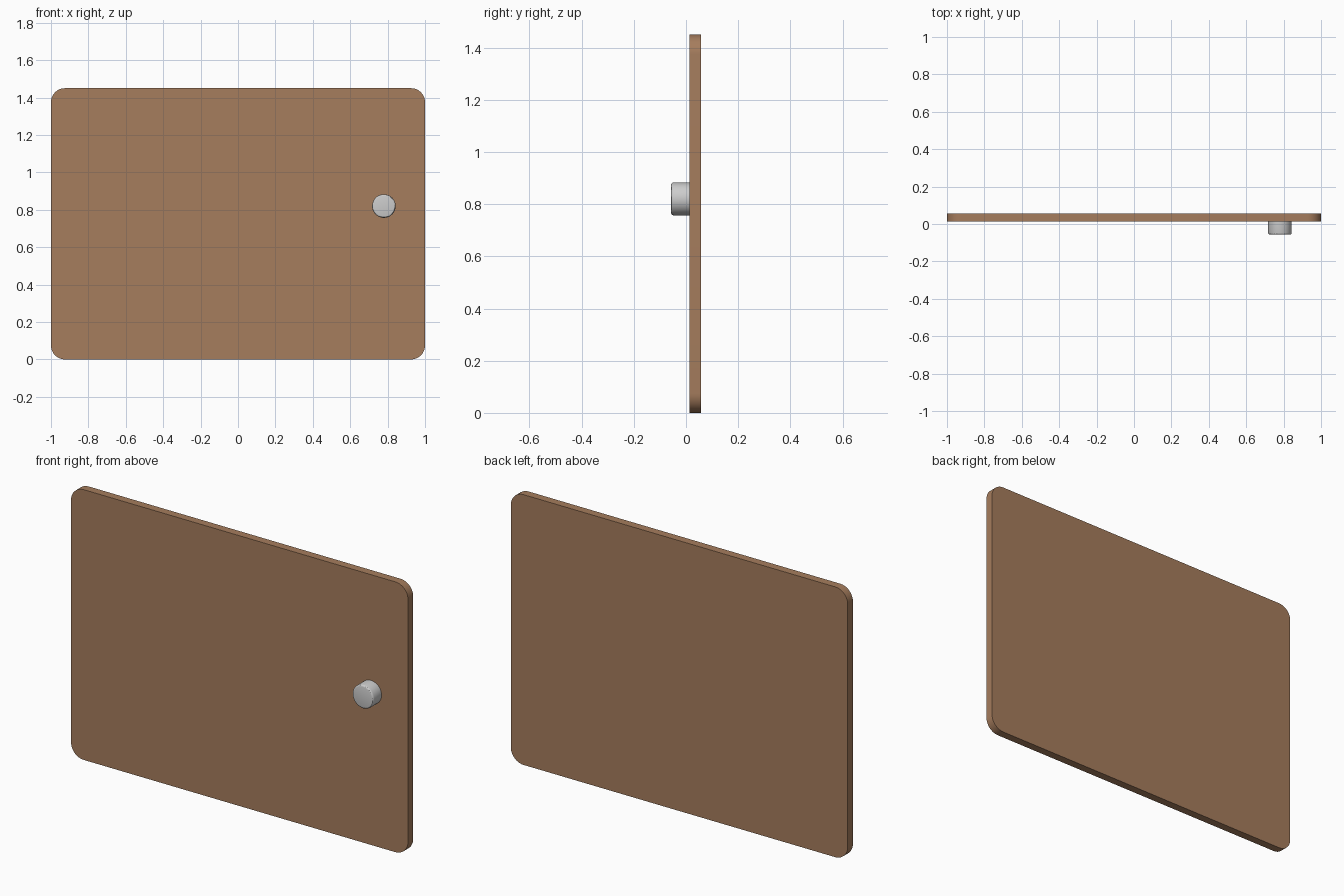
import bpy, bmesh
from math import pi, sin, cos, radians

if "Cube" in bpy.data.objects:
    bpy.data.objects.remove(bpy.data.objects["Cube"])

Y_FRONT, Y_BACK, Y_KNOB = 0.013, 0.057, -0.057
HEIGHT, RADIUS = 1.45, 0.075


def finish(bm, name):
    bmesh.ops.recalc_face_normals(bm, faces=bm.faces)
    mesh = bpy.data.meshes.new(name)
    bm.to_mesh(mesh)
    bm.free()
    obj = bpy.data.objects.new(name, mesh)
    bpy.context.collection.objects.link(obj)
    bpy.ops.object.select_all(action='DESELECT')
    obj.select_set(True)
    bpy.context.view_layer.objects.active = obj
    bpy.ops.object.shade_smooth_by_angle(angle=radians(30))
    return obj


def extruded(outline, y0, y1):
    """Solid from an (x, z) outline, extruded along y."""
    bm = bmesh.new()
    face = bm.faces.new([bm.verts.new((x, y0, z)) for x, z in outline])
    ext = bmesh.ops.extrude_face_region(bm, geom=[face], use_keep_orig=True)
    verts = [g for g in ext["geom"] if isinstance(g, bmesh.types.BMVert)]
    bmesh.ops.translate(bm, verts=verts, vec=(0, y1 - y0, 0))
    return bm


def arc(cx, cz, r, start, sweep, steps):
    return [(cx + r * cos(start + sweep * i / steps),
             cz + r * sin(start + sweep * i / steps)) for i in range(steps + 1)]


# Door panel with rounded corners
outline = []
corners = [(1, 1), (-1, 1), (-1, -1), (1, -1)]
for i, (sx, sz) in enumerate(corners):
    outline += arc(sx * (1 - RADIUS), HEIGHT / 2 + sz * (HEIGHT / 2 - RADIUS),
                   RADIUS, i * pi / 2, pi / 2, 12)
panel = finish(extruded(outline, Y_FRONT, Y_BACK), "door_panel")
wood = bpy.data.materials.new("wood_brown")
wood.diffuse_color = (0.38, 0.205, 0.11, 1)
wood.use_nodes = True
wood.node_tree.nodes["Principled BSDF"].inputs["Base Color"].default_value = wood.diffuse_color
panel.data.materials.append(wood)

# Round knob with a softened front rim
bm = extruded(arc(0.78, 0.82, 0.063, 0, 2 * pi, 48)[:-1], Y_KNOB, Y_FRONT)
rim = [e for e in bm.edges if all(abs(v.co.y - Y_KNOB) < 1e-5 for v in e.verts)]
bmesh.ops.bevel(bm, geom=rim, offset=0.009, segments=3, profile=0.5, affect='EDGES')
finish(bm, "door_knob")
